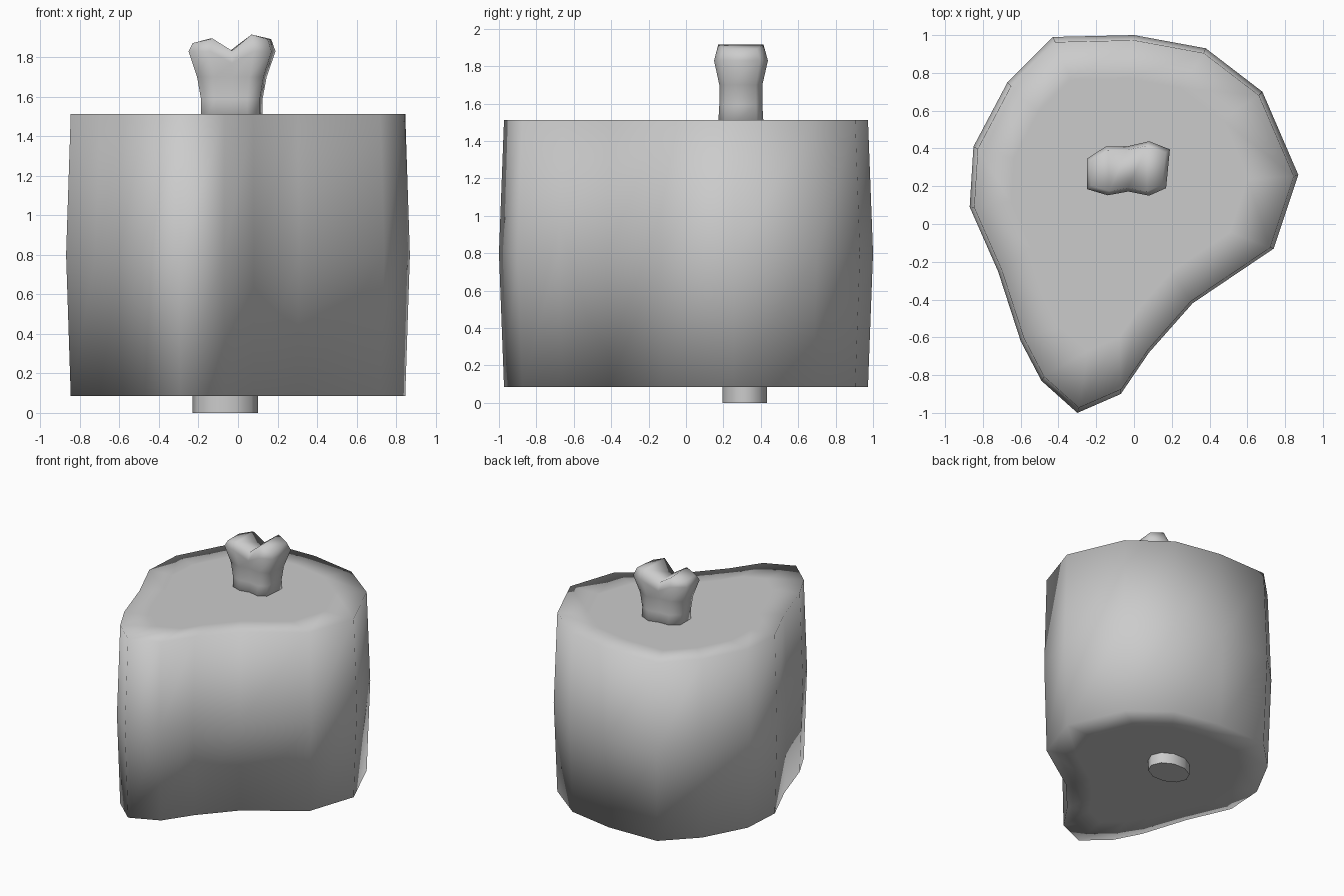
import bpy
import math
from mathutils import Vector

cube = bpy.data.objects.get("Cube")
if cube:
    bpy.data.objects.remove(cube, do_unlink=True)

grey = bpy.data.materials.new("light_grey")
grey.use_nodes = True
grey.diffuse_color = (0.6, 0.6, 0.6, 1)
grey.node_tree.nodes["Principled BSDF"].inputs["Base Color"].default_value = (0.6, 0.6, 0.6, 1)


def loft(name, rings, caps, sharp=None):
    """Join equal counter-clockwise rings from bottom to top; caps are extra faces."""
    n = len(rings[0])
    verts = [p for ring in rings for p in ring]
    faces = list(caps)
    for r in range(len(rings) - 1):
        for i in range(n):
            j = (i + 1) % n
            faces.append((r * n + i, r * n + j, (r + 1) * n + j, (r + 1) * n + i))
    mesh = bpy.data.meshes.new(name)
    mesh.from_pydata(verts, [], faces)
    mesh.materials.append(grey)
    obj = bpy.data.objects.new(name, mesh)
    bpy.context.collection.objects.link(obj)
    bpy.ops.object.select_all(action='DESELECT')
    obj.select_set(True)
    bpy.context.view_layer.objects.active = obj
    if sharp is None:
        bpy.ops.object.shade_smooth()
    else:
        bpy.ops.object.shade_smooth_by_angle(angle=math.radians(sharp))
    return obj


def scaled(outline, z, sx, sy, centre=(0, 0)):
    cx, cy = centre
    return [Vector((cx + (x - cx) * sx, cy + (y - cy) * sy, z)) for x, y in outline]


def end_caps(n, ring_count):
    top = (ring_count - 1) * n
    return [tuple(reversed(range(n))), tuple(range(top, top + n))]


# Meat: teardrop slab, slightly bulged, flat ends with an inset loop for soft rims
meat_outline = [
    (-0.30, -1.0), (-0.07, -0.90), (0.08, -0.68), (0.31, -0.42),
    (0.74, -0.13), (0.87, 0.26), (0.68, 0.70), (0.38, 0.93),
    (0.0, 1.0), (-0.43, 0.99), (-0.67, 0.75), (-0.85, 0.41),
    (-0.87, 0.09), (-0.72, -0.25), (-0.60, -0.62), (-0.49, -0.83)]
core = (-0.1, 0.2)
low, high = 0.085, 1.512
rim = 0.973


def meat_inset(z):
    return scaled([(x * rim, y * rim) for x, y in meat_outline], z, 0.74, 0.74, core)


meat_rings = [meat_inset(low), scaled(meat_outline, low, rim, rim),
              scaled(meat_outline, 0.8, 1, 1),
              scaled(meat_outline, high, rim, rim), meat_inset(high)]
loft("meat", meat_rings, end_caps(len(meat_outline), len(meat_rings)))

# Upper bone: flared neck ending in two lobes with a cleft between them
knob = [(-0.25, 0.185), (-0.14, 0.152), (-0.03, 0.172), (0.08, 0.15), (0.17, 0.19),
        (0.19, 0.395), (0.08, 0.438), (-0.04, 0.41), (-0.15, 0.41), (-0.25, 0.345)]
middle = (-0.035, 0.29)
crest = [1.872, 1.895, 1.833, 1.915, 1.892]
crest += crest[::-1]
shoulder = scaled(knob, 1.83, 1, 1)
for i in (2, 7):
    shoulder[i].z = 1.77
crown = scaled(knob, 0, 0.9, 0.84, middle)
for p, z in zip(crown, crest):
    p.z = z
bone_rings = [scaled(knob, 1.45, 0.71, 0.86, middle), scaled(knob, 1.59, 0.71, 0.8, middle),
              scaled(knob, 1.7, 0.8, 0.8, middle), shoulder, crown]
n = len(knob)
base = (len(bone_rings) - 1) * n
lobes = [(base + i, base + i + 1, base + n - 2 - i, base + n - 1 - i) for i in range(4)]
loft("upper_bone", bone_rings, [tuple(reversed(range(n)))] + lobes)

# Lower bone: short stub under the meat
stub = [(-0.065 + 0.165 * math.cos(a), 0.315 + 0.125 * math.sin(a))
        for a in (math.tau * k / 10 for k in range(10))]
loft("lower_bone", [scaled(stub, 0, 1, 1), scaled(stub, 0.15, 1, 1)],
     end_caps(len(stub), 2), sharp=50)
